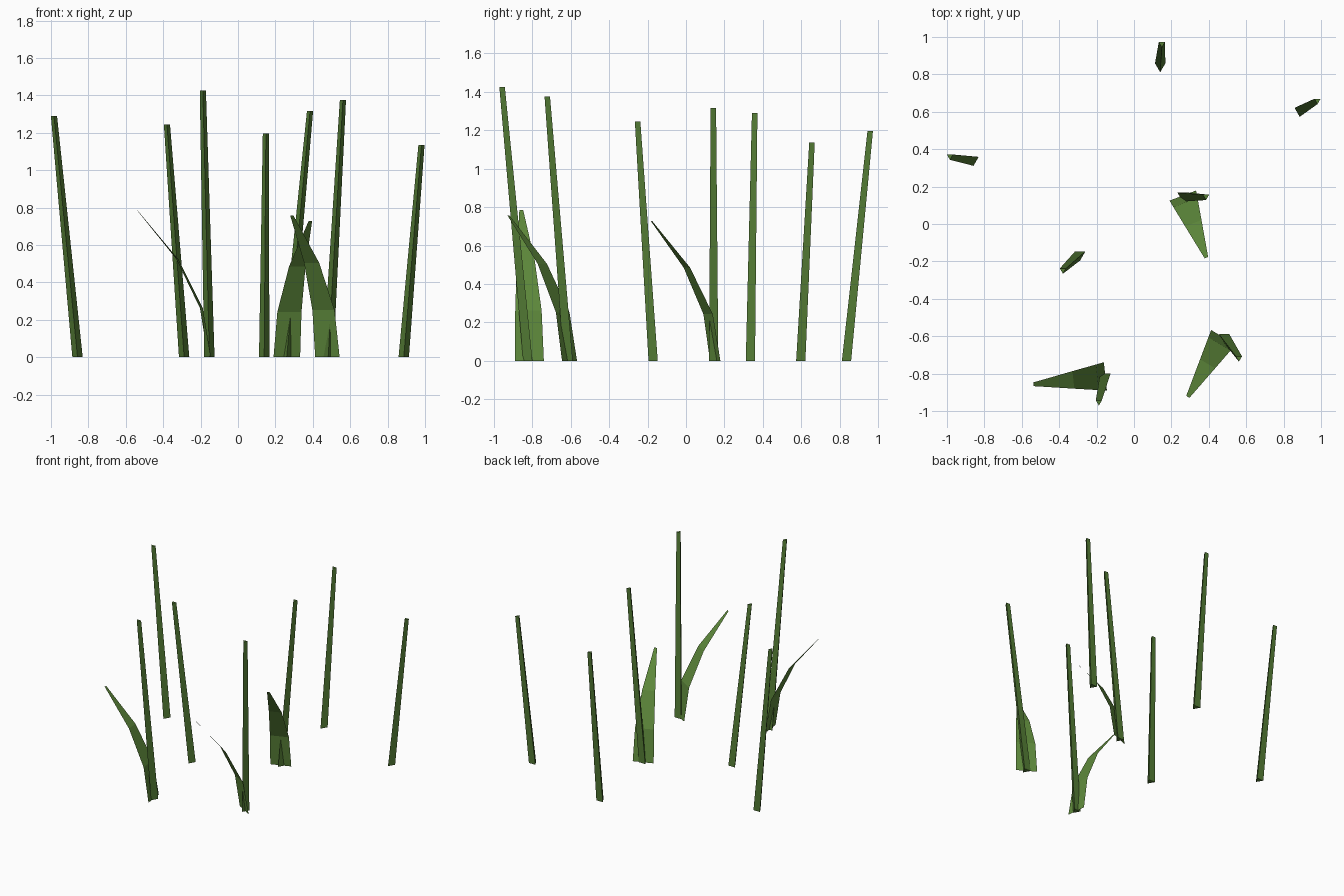
import bpy, math
from mathutils import Vector

if "Cube" in bpy.data.objects:
    bpy.data.objects.remove(bpy.data.objects["Cube"])


def material(name, rgb):
    m = bpy.data.materials.new(name)
    m.diffuse_color = (*rgb, 1)
    m.use_nodes = True
    m.node_tree.nodes["Principled BSDF"].inputs["Base Color"].default_value = m.diffuse_color
    return m


STEM = material("stem green", (0.09, 0.205, 0.036))
LEAF = material("leaf green", (0.112, 0.25, 0.044))


def add_mesh(name, verts, faces, mat):
    me = bpy.data.meshes.new(name)
    me.from_pydata(verts, [], faces)
    me.materials.append(mat)
    me.update()
    ob = bpy.data.objects.new(name, me)
    bpy.context.collection.objects.link(ob)


# Stems: leaning, tapering three-sided prisms with one edge facing the front
def stem(name, base, top):
    verts = []
    for c, r in ((Vector((*base, 0)), 0.032), (Vector(top), 0.019)):
        for k in range(3):
            a = math.radians(-90 + 120 * k)
            verts.append(c + Vector((r * math.cos(a), r * math.sin(a), 0)))
    faces = [(k, (k + 1) % 3, (k + 1) % 3 + 3, k + 3) for k in range(3)]
    add_mesh(name, verts, faces + [(2, 1, 0), (3, 4, 5)], STEM)


# Leaves: thin tapering strips that curve outwards from a stem foot
def leaf(name, base, tip):
    foot, end = Vector((*base, 0)), Vector(tip)
    lean = Vector((end.x - foot.x, end.y - foot.y, 0))
    side = lean.normalized().cross(Vector((0, 0, 1)))
    verts = []
    for i, w in enumerate((0.152, 0.138, 0.094, 0.02)):
        t = i / 3
        c = foot + lean * t * t + Vector((0, 0, end.z * t))
        verts += [c - side * w / 2, c + side * w / 2]
    faces = [(2 * i, 2 * i + 1, 2 * i + 3, 2 * i + 2) for i in range(3)]
    add_mesh(name, verts, faces, LEAF)


STEMS = [
    ((-0.858, 0.343), (-0.984, 0.362, 1.29)),
    ((-0.288, -0.163), (-0.38, -0.247, 1.245)),
    ((-0.153, -0.815), (-0.188, -0.952, 1.425)),
    ((0.14, 0.843), (0.149, 0.963, 1.195)),
    ((0.26, 0.152), (0.385, 0.147, 1.315)),
    ((0.482, -0.605), (0.561, -0.717, 1.375)),
    ((0.886, 0.605), (0.981, 0.66, 1.135)),
]
for n, (b, t) in enumerate(STEMS, 1):
    stem(f"stem_{n}", b, t)

leaf("leaf_left", (-0.153, -0.815), (-0.538, -0.857, 0.785))
leaf("leaf_middle", (0.261, 0.152), (0.387, -0.18, 0.728))
leaf("leaf_right", (0.478, -0.606), (0.288, -0.924, 0.757))
